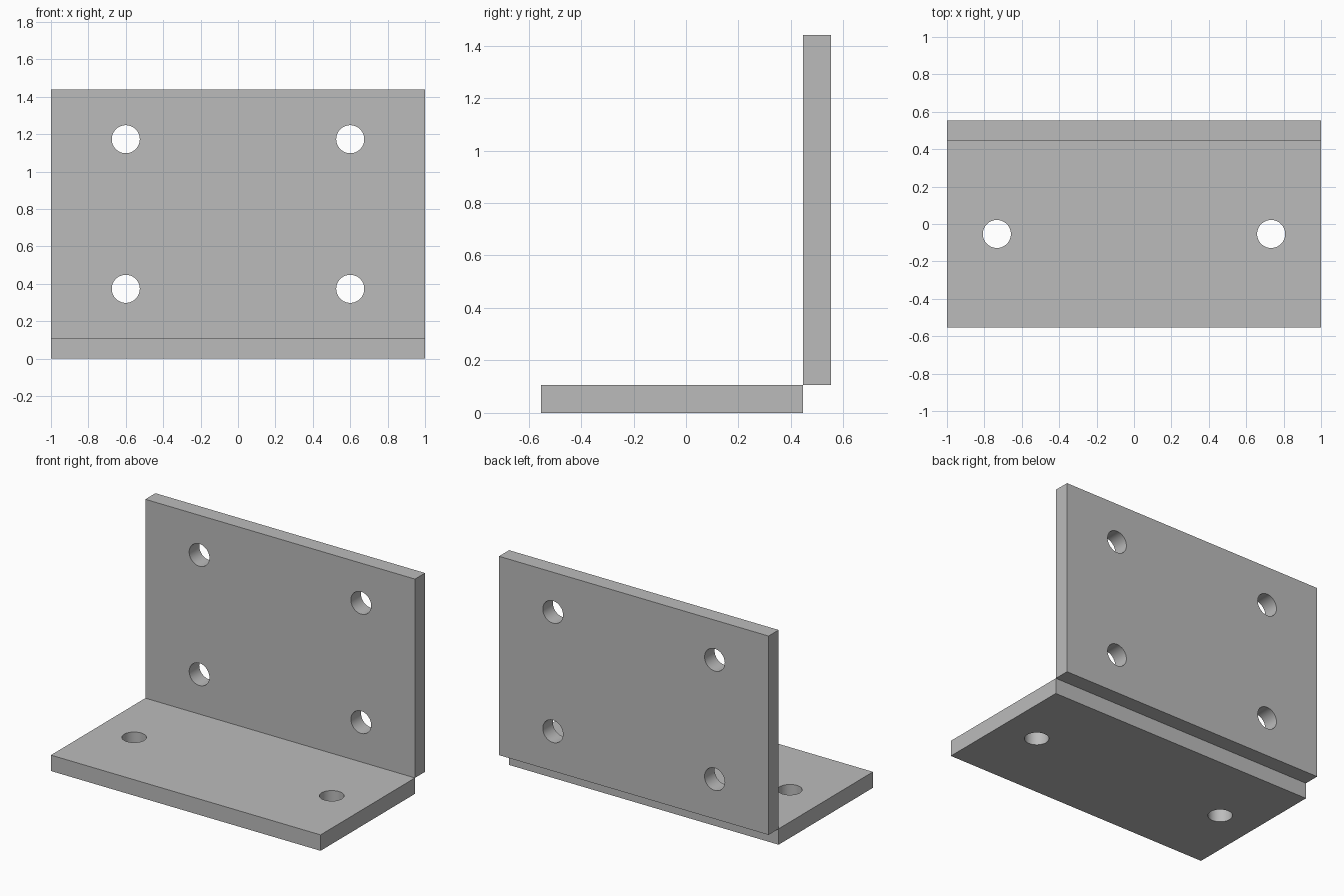
import bpy
from math import pi, radians

cube = bpy.data.objects.get("Cube")
if cube:
    bpy.data.objects.remove(cube, do_unlink=True)

# Material
grey = bpy.data.materials.new("plain grey")
grey.use_nodes = True
colour = (0.5, 0.5, 0.5, 1)
grey.diffuse_color = colour
grey.node_tree.nodes["Principled BSDF"].inputs["Base Color"].default_value = colour

# Main sizes
WIDTH, THICK = 2.0, 0.1067
BASE_DEPTH, WALL_HEIGHT = 1.0, 1.3333
HOLE_RADIUS = 0.075
front = -(BASE_DEPTH + THICK) / 2
joint = front + BASE_DEPTH
wall_y = joint + THICK / 2
wall_z = THICK + WALL_HEIGHT / 2


def plate(name, centre, size, holes, tilt):
    """A flat plate with round holes drilled through it."""
    bpy.ops.mesh.primitive_cube_add(size=1, location=centre)
    obj = bpy.context.object
    obj.name = name
    obj.scale = size
    bpy.ops.object.transform_apply(location=False, rotation=False, scale=True)
    obj.data.materials.append(grey)
    cutters = []
    for spot in holes:
        bpy.ops.mesh.primitive_cylinder_add(
            vertices=48, radius=HOLE_RADIUS, depth=THICK * 3,
            location=spot, rotation=(tilt, 0, 0))
        cutter = bpy.context.object
        cutter.name = name + "_hole_cutter"
        cutter.hide_render = True
        cutter.data.materials.append(grey)
        cutters.append(cutter)
        cut = obj.modifiers.new("hole", 'BOOLEAN')
        cut.operation = 'DIFFERENCE'
        cut.solver = 'EXACT'
        cut.object = cutter
    # Apply the cuts and discard the cutters
    bpy.ops.object.select_all(action='DESELECT')
    obj.select_set(True)
    bpy.context.view_layer.objects.active = obj
    for cut in list(obj.modifiers):
        bpy.ops.object.modifier_apply(modifier=cut.name)
    for cutter in cutters:
        bpy.data.objects.remove(cutter, do_unlink=True)
    bpy.ops.object.shade_smooth_by_angle(angle=radians(30))
    return obj


# Horizontal base with two holes
base_y = front + BASE_DEPTH / 2
plate("base_plate", (0, base_y, THICK / 2), (WIDTH, BASE_DEPTH, THICK),
      [(side * 0.7333, base_y, THICK / 2) for side in (-1, 1)], 0)

# Upright wall with four holes, meeting the base along one edge
plate("wall_plate", (0, wall_y, wall_z), (WIDTH, THICK, WALL_HEIGHT),
      [(side * 0.6, wall_y, wall_z + level * 0.4)
       for side in (-1, 1) for level in (-1, 1)], pi / 2)
